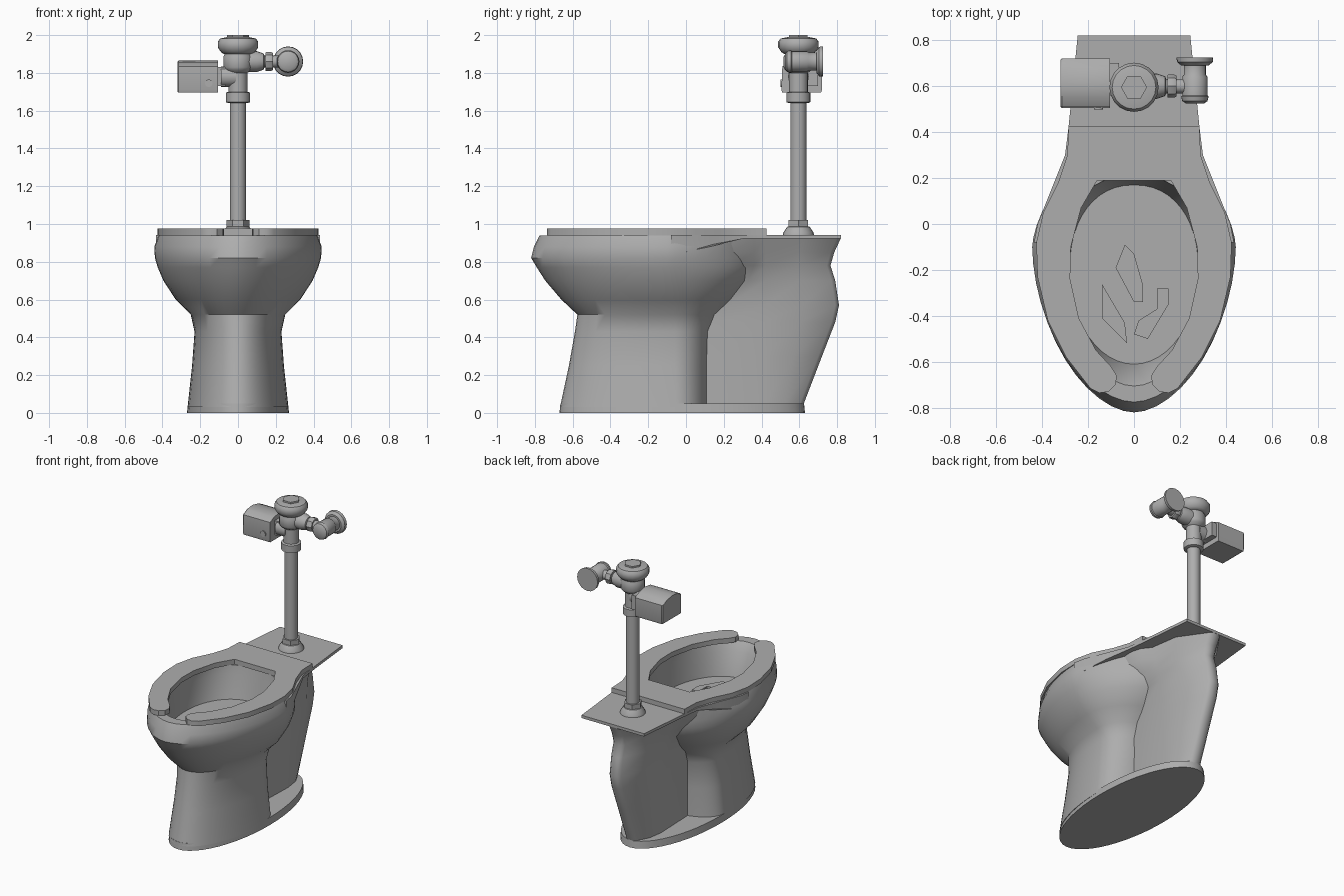
import bpy, bmesh, math
from math import cos, sin, pi
from mathutils import Vector, Matrix

cube = bpy.data.objects.get("Cube")
if cube:
    bpy.data.objects.remove(cube, do_unlink=True)

gray = bpy.data.materials.new("fixture gray")
gray.use_nodes = True
COLOR = (0.42, 0.42, 0.42, 1)
gray.diffuse_color = COLOR
gray.node_tree.nodes["Principled BSDF"].inputs["Base Color"].default_value = COLOR


def finish(name, bm, angle=35):
    bmesh.ops.recalc_face_normals(bm, faces=bm.faces)
    mesh = bpy.data.meshes.new(name)
    bm.to_mesh(mesh)
    bm.free()
    obj = bpy.data.objects.new(name, mesh)
    bpy.context.collection.objects.link(obj)
    mesh.materials.append(gray)
    bpy.ops.object.select_all(action='DESELECT')
    obj.select_set(True)
    bpy.context.view_layer.objects.active = obj
    bpy.ops.object.shade_smooth_by_angle(angle=math.radians(angle))


def loft(name, rings, angle=35, matrix=None):
    """Skin a stack of equal rings and close both ends."""
    bm = bmesh.new()
    loops = [[bm.verts.new(p) for p in ring] for ring in rings]
    n = len(loops[0])
    for a, b in zip(loops, loops[1:]):
        for i in range(n):
            j = (i + 1) % n
            bm.faces.new((a[i], a[j], b[j], b[i]))
    bm.faces.new(loops[0])
    bm.faces.new(loops[-1])
    if matrix:
        bm.transform(matrix)
    finish(name, bm, angle)


def lathe(name, profile, origin, axis=(0, 0, 1), sides=20):
    """Turn (radius, distance) pairs around an axis."""
    rings = [[(r * cos(2 * pi * i / sides), r * sin(2 * pi * i / sides), h)
              for i in range(sides)] for r, h in profile]
    turn = Vector((0, 0, 1)).rotation_difference(Vector(axis)).to_matrix().to_4x4()
    loft(name, rings, 35, Matrix.Translation(origin) @ turn)


def egg(z, front, back, half, mid, rear_power=2.0, front_power=2.0, n=48):
    """Egg-shaped ring with separate front and rear lengths and roundness."""
    ring = []
    for i in range(n):
        c, s = cos(2 * pi * i / n), sin(2 * pi * i / n)
        p = 2 / (rear_power if s > 0 else front_power)
        reach = back - mid if s > 0 else mid - front
        x = half * math.copysign(abs(c) ** p, c)
        ring.append((x, mid + reach * math.copysign(abs(s) ** p, s), z))
    return ring


def slab(name, outline, top, bottom):
    """Flat part; bottom is a height or a function of y."""
    low = bottom if callable(bottom) else (lambda y: bottom)
    loft(name, [[(x, y, low(y)) for x, y in outline],
                [(x, y, top) for x, y in outline]])


def mirrored(half):
    return half + [(-x, y) for x, y in reversed(half)]


# Foot slab
loft("foot", [egg(0, -.67, .63, .27, -.02), egg(.05, -.665, .625, .265, -.02)])

# Pedestal column, outer bowl, rim, inner wall and floor in one skin
loft("bowl", [
    egg(.03, -.667, .12, .267, -.05),
    egg(.25, -.62, .12, .243, -.06),
    egg(.43, -.588, .13, .23, -.06),
    egg(.52, -.575, .17, .25, -.07),
    egg(.6, -.66, .26, .33, -.08, 1.9, 1.9),
    egg(.7, -.745, .35, .395, -.1, 1.8, 1.8),
    egg(.77, -.79, .39, .425, -.1, 1.7, 1.8),
    egg(.82, -.82, .4, .44, -.1, 1.6, 1.8),
    egg(.88, -.805, .4, .443, -.1, 1.6, 1.8),
    egg(.94, -.775, .42, .42, -.1, 1.6, 1.85),
    egg(.94, -.705, .21, .3, -.15, 2.4),
    egg(.88, -.66, .2, .3, -.15, 2.4),
    egg(.72, -.61, .17, .28, -.2, 2.2)])

# Rear trapway body: thin recessed sides that flare out under the deck
rear = []
for z, back, front, wide, half in [
        (.04, .62, .04, .085, .1), (.3, .72, .06, .085, .11), (.48, .79, .07, .09, .12),
        (.57, .81, .1, .1, .125), (.7, .79, .21, .14, .14), (.78, .765, .24, .21, .16),
        (.85, .785, .24, .26, .18), (.925, .82, .24, .28, .2)]:
    side = [(wide, front), (wide * .6 + half * .4, front + .12), (half, .42),
            (half * .85, .42 + (back - .42) * .5), (.045, back - .02), (.025, back)]
    rear.append([(x, y, z) for x, y in mirrored(side)])
loft("trapway_body", rear, 45)

# Deck with flanges running forward along the bowl
slab("deck", mirrored([(.245, .82), (.285, .42), (.3, .3), (.36, .15), (.42, 0), (.435, -.08),
                       (.33, -.08), (.29, .05), (.18, .22)]),
     .942, lambda y: .922 - max(0, .25 - y) * .28)

# Open-front seat
slab("seat", mirrored([(.285, .425), (.29, .3), (.33, .18), (.395, .05), (.425, -.08), (.42, -.23),
                       (.375, -.42), (.295, -.58), (.19, -.715), (.15, -.735), (.11, -.73),
                       (.08, -.7), (.075, -.66), (.1, -.62), (.165, -.55), (.24, -.41),
                       (.278, -.24), (.275, -.1), (.23, .07), (.16, .19)]), .975, .94)

# Shallow jet patches on the bowl floor
for name, outline in {
        "jet_back": [(-.04, -.09), (0, -.13), (.04, -.27), (.04, -.34), (0, -.34), (-.08, -.19)],
        "jet_left": [(.15, -.28), (.15, -.35), (.06, -.5), (0, -.48), (.02, -.42), (.1, -.37), (.1, -.28)],
        "jet_right": [(-.14, -.26), (-.04, -.43), (-.03, -.52), (-.14, -.41)]}.items():
    slab(name, outline, .728, .715)

# Supply pipe and valve
PIPE = (0, .595, 0)
lathe("pipe_flange", [(.083, .94), (.08, .955), (.06, .985), (.045, .99)], PIPE)
lathe("flange_nut", [(.06, .98), (.06, 1.02)], PIPE, sides=6)
lathe("supply_pipe", [(.043, .95), (.043, 1.66)], PIPE)
lathe("pipe_collar", [(.05, 1.64), (.064, 1.645), (.064, 1.695), (.05, 1.7)], PIPE)
lathe("valve_body", [(.05, 1.69), (.05, 1.8), (.07, 1.815), (.078, 1.83),
                     (.078, 1.885), (.07, 1.9), (.07, 1.92)], PIPE)
lathe("valve_cap", [(.075, 1.9), (.09, 1.91), (.107, 1.935), (.107, 1.965), (.095, 1.982), (.06, 1.989)], PIPE)
lathe("cap_nut", [(.057, 1.98), (.057, 2)], PIPE, sides=6)

# Sensor box with an arched top, and its mount
arch = [(.51, 1.695), (.715, 1.695), (.72, 1.71), (.72, 1.83), (.68, 1.85),
        (.615, 1.865), (.55, 1.857), (.51, 1.835), (.505, 1.71)]
loft("sensor_box", [[(x, .6125 + (y - .6125) * s, 1.78 + (z - 1.78) * s) for y, z in arch]
                    for x, s in [(-.32, .95), (-.314, 1), (-.105, 1)]])
mount = [(.56, 1.73), (.7, 1.73), (.7, 1.83), (.56, 1.83)]
loft("sensor_mount", [[(x, y, z) for y, z in mount] for x in (-.11, -.065)])
lathe("mount_socket", [(.055, 0), (.055, .08)], (-.09, .595, 1.78), (1, 0, 0))
lathe("sensor_lens", [(.02, 0), (.02, .008)], (-.155, .507, 1.745), (0, -1, 0))

# Side arm and stop valve
lathe("side_arm", [(.055, .03), (.055, .1), (.043, .135), (.032, .14), (.032, .24)], (0, .6, 1.86), (1, 0, 0))
lathe("arm_nut", [(.048, .145), (.05, .15), (.05, .175), (.045, .185)], (0, .6, 1.86), (1, 0, 0), 8)
lathe("stop_valve", [(.04, .525), (.055, .535), (.06, .555), (.055, .56), (.055, .64), (.048, .65),
                     (.048, .69), (.068, .7)], (.265, 0, 1.86), (0, 1, 0))
lathe("wall_disc", [(.06, .69), (.078, .705), (.08, .725)], (.265, 0, 1.86), (0, 1, 0))
